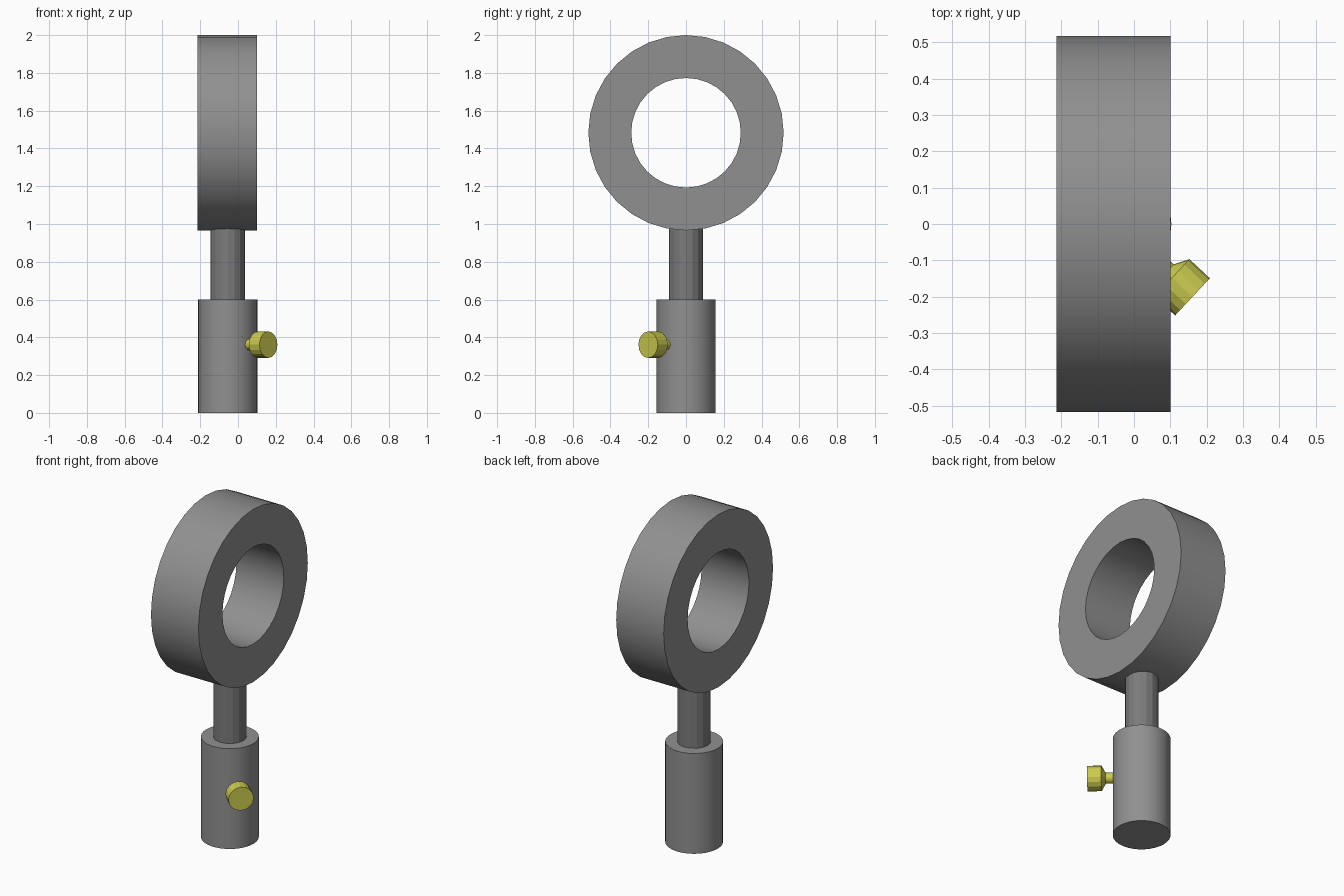
import bpy, bmesh, math
from mathutils import Matrix

if "Cube" in bpy.data.objects:
    bpy.data.objects.remove(bpy.data.objects["Cube"])

CX = -0.054  # vertical axis of base, post and screw


def material(name, color):
    mat = bpy.data.materials.new(name)
    mat.diffuse_color = (*color, 1)
    mat.use_nodes = True
    mat.node_tree.nodes["Principled BSDF"].inputs["Base Color"].default_value = mat.diffuse_color
    return mat


def lathe(name, profile, sides, matrix, mat, closed=False, smooth=False):
    """Spin (radius, height) points about local z; open profiles get end caps."""
    bm = bmesh.new()
    rings = []
    for r, h in profile:
        rings.append([bm.verts.new((r * math.cos(2 * math.pi * i / sides),
                                    r * math.sin(2 * math.pi * i / sides), h))
                      for i in range(sides)])
    pairs = list(zip(rings, rings[1:]))
    if closed:
        pairs.append((rings[-1], rings[0]))
    else:
        bm.faces.new(rings[0])
        bm.faces.new(rings[-1])
    for a, b in pairs:
        for i in range(sides):
            j = (i + 1) % sides
            bm.faces.new((a[i], a[j], b[j], b[i]))
    bmesh.ops.recalc_face_normals(bm, faces=bm.faces)
    mesh = bpy.data.meshes.new(name)
    bm.to_mesh(mesh)
    bm.free()
    mesh.materials.append(mat)
    obj = bpy.data.objects.new(name, mesh)
    bpy.context.collection.objects.link(obj)
    obj.matrix_world = matrix
    if smooth:
        bpy.ops.object.select_all(action='DESELECT')
        obj.select_set(True)
        bpy.context.view_layer.objects.active = obj
        bpy.ops.object.shade_smooth_by_angle(angle=math.radians(30))
    return obj


axis = Matrix.Translation((CX, 0, 0))
along_x = Matrix.Rotation(math.pi / 2, 4, 'Y')
iron = material("dark_iron", (0.28, 0.28, 0.28))
post_iron = material("darker_iron", (0.2, 0.2, 0.2))
brass = material("yellow_brass", (0.6, 0.6, 0.08))

# Base socket and post
lathe("base_socket", [(0.157, 0), (0.157, 0.6)], 32, axis, iron, smooth=True)
lathe("post", [(0.091, 0.55), (0.091, 1.08)], 16, axis, post_iron)

# Thick ring facing along x
lathe("ring", [(0.517, -0.157), (0.517, 0.157), (0.29, 0.157), (0.29, -0.157)],
      32, Matrix.Translation((-0.057, 0, 1.483)) @ along_x, iron,
      closed=True, smooth=True)

# Thumb screw: stem, short taper and knob, pointing front right
aim = Matrix.Rotation(math.radians(-43), 4, 'Z') @ along_x
lathe("thumb_screw",
      [(0.03, 0.1), (0.03, 0.195), (0.07, 0.217), (0.07, 0.294)],
      16, Matrix.Translation((CX, 0, 0.361)) @ aim, brass)
